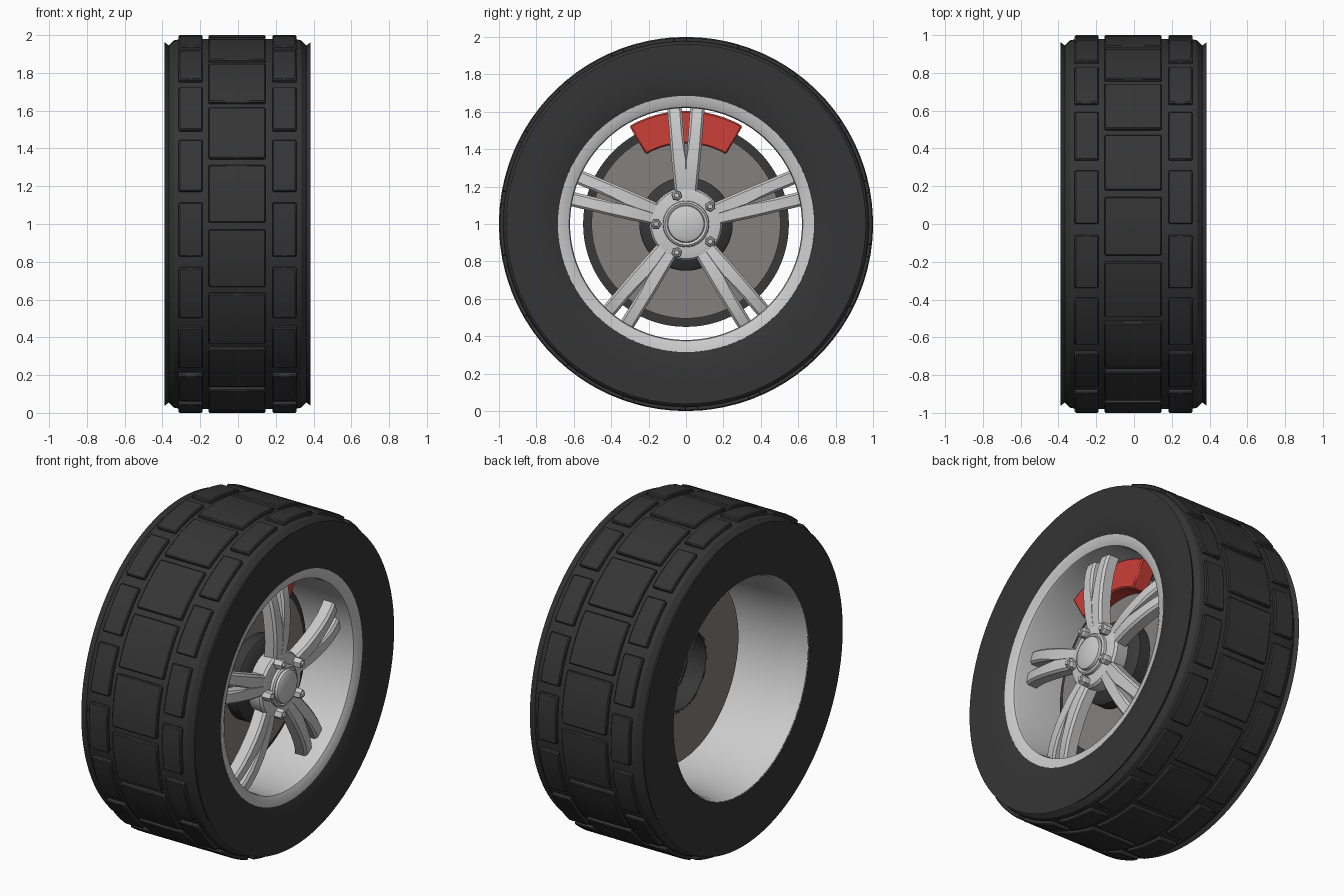
import bpy, bmesh
from math import sin, cos, radians, pi

if "Cube" in bpy.data.objects:
    bpy.data.objects.remove(bpy.data.objects["Cube"])


def material(name, rgb):
    m = bpy.data.materials.new(name)
    m.diffuse_color = (*rgb, 1)
    m.use_nodes = True
    m.node_tree.nodes["Principled BSDF"].inputs["Base Color"].default_value = m.diffuse_color
    return m


RUBBER = material("rubber", (0.035, 0.035, 0.035))
DARK = material("dark_metal", (0.04, 0.04, 0.04))
STEEL = material("disc_steel", (0.23, 0.22, 0.21))
RED = material("caliper_red", (0.6, 0.05, 0.04))


def polar(x, r, a):
    """Point at radius r and angle a around the wheel axle."""
    return (x, r * cos(a), 1 + r * sin(a))


def finish(name, bm, mat=None, bevel=0, angle=35):
    bmesh.ops.recalc_face_normals(bm, faces=bm.faces)
    me = bpy.data.meshes.new(name)
    bm.to_mesh(me)
    bm.free()
    ob = bpy.data.objects.new(name, me)
    bpy.context.collection.objects.link(ob)
    if mat:
        me.materials.append(mat)
    bpy.ops.object.select_all(action='DESELECT')
    ob.select_set(True)
    bpy.context.view_layer.objects.active = ob
    bpy.ops.object.shade_smooth_by_angle(angle=radians(angle))
    if bevel:
        b = ob.modifiers.new("bevel", 'BEVEL')
        b.width = bevel
        b.segments = 1
        b.limit_method = 'ANGLE'
        b.angle_limit = radians(40)
    return ob


def lathe(name, profile, mat=None, n=96, angle=35):
    """Revolve a closed (x, r) profile around the axle."""
    bm = bmesh.new()
    rings = [[bm.verts.new(polar(x, r, 2 * pi * i / n)) for i in range(n)]
             for x, r in profile]
    for k in range(len(rings)):
        p, q = rings[k - 1], rings[k]
        for i in range(n):
            j = (i + 1) % n
            bm.faces.new((p[i], p[j], q[j], q[i]))
    bmesh.ops.remove_doubles(bm, verts=bm.verts, dist=1e-5)
    return finish(name, bm, mat, angle=angle)


def loft(bm, sections):
    """Skin a row of equal cross-sections and cap both ends."""
    rows = [[bm.verts.new(p) for p in s] for s in sections]
    m = len(rows[0])
    for p, q in zip(rows, rows[1:]):
        for i in range(m):
            j = (i + 1) % m
            bm.faces.new((p[i], p[j], q[j], q[i]))
    bm.faces.new(rows[0])
    bm.faces.new(rows[-1])


def arc_block(bm, x0, x1, r0, r1, start, end, n):
    """Block curved around the axle, angles in degrees."""
    loft(bm, [[polar(x, r, radians(start + (end - start) * i / n))
               for x, r in ((x0, r0), (x1, r0), (x1, r1), (x0, r1))]
              for i in range(n + 1)])


# Tyre body: bead, sidewall, lip, shoulder groove and tread base
half = [(0.362, 0.685), (0.376, 0.73), (0.383, 0.80), (0.383, 0.89),
        (0.384, 0.962), (0.362, 0.945), (0.335, 0.972), (0.30, 0.98)]
back = [(-x - 0.004, r) for x, r in reversed(half)]
back[-1] = (-0.372, 0.65)
lathe("tyre", half + back + [(-0.33, 0.65), (0.33, 0.685)], RUBBER, angle=25)

# Tread blocks: wide centre row and two staggered shoulder rows
bm = bmesh.new()
for k in range(18):
    a = 20 * k
    arc_block(bm, -0.156, 0.146, 0.97, 1.0, a + 1.7, a + 19.6, 4)
    for x in (-0.314, 0.182):
        arc_block(bm, x, x + 0.127, 0.97, 1.0, a - 6.6, a + 10, 4)
finish("tread_blocks", bm, RUBBER, bevel=0.006)

# Rim: front lip and open barrel
lathe("rim", [(0.355, 0.692), (0.363, 0.685), (0.358, 0.65), (0.345, 0.625),
              (0.325, 0.62), (0.05, 0.62), (-0.2, 0.625), (-0.34, 0.638),
              (-0.375, 0.652), (-0.36, 0.66), (0.3, 0.692)])

# Five split spokes, two mirrored prongs each: (r, inner, outer, front x)
stations = [(0.12, 0, 0.055, 0.285), (0.20, 0, 0.063, 0.298),
            (0.27, 0, 0.070, 0.306), (0.34, 0.001, 0.077, 0.308),
            (0.42, 0.008, 0.084, 0.305), (0.50, 0.014, 0.090, 0.296),
            (0.57, 0.019, 0.096, 0.281), (0.625, 0.023, 0.10, 0.262)]
bm = bmesh.new()
for k in range(5):
    a = radians(90 + 72 * k)
    for side in (1, -1):
        sections = []
        for r, inn, out, x in stations:
            ch = min(0.012, inn)
            pts = [(inn, x - 0.075), (inn, x - ch), (inn + ch, x),
                   (out - 0.012, x), (out, x - 0.014), (out, x - 0.075)]
            if ch == 0:
                pts[1], pts[2] = (0, x - 0.001), (0.001, x)
            sections.append([(px, r * cos(a) - side * w * sin(a),
                              1 + r * sin(a) + side * w * cos(a))
                             for w, px in pts])
        loft(bm, sections)
finish("spokes", bm, angle=30)

# Hub plate and stepped centre cap
lathe("hub", [(0.2, 0), (0.2, 0.185), (0.28, 0.195), (0.295, 0.185),
              (0.302, 0.15), (0.302, 0)], n=64)
lathe("centre_cap", [(0.29, 0), (0.29, 0.125), (0.318, 0.122), (0.326, 0.112),
                     (0.32, 0.10), (0.335, 0.096), (0.342, 0.085), (0.342, 0)], n=48)

# Wheel nuts: hexagonal flange with a narrower tip
bm = bmesh.new()
for k in range(5):
    a = radians(36 + 72 * k)
    cy, cz = 0.16 * cos(a), 1 + 0.16 * sin(a)
    loft(bm, [[(x, cy + r * cos(i * pi / 3 + a), cz + r * sin(i * pi / 3 + a))
               for i in range(6)]
              for x, r in ((0.28, 0.03), (0.335, 0.03), (0.345, 0.024),
                           (0.346, 0.017), (0.355, 0.013))])
finish("wheel_nuts", bm, angle=20)

# Brake disc: two steel plates around a dark core, with a cupped centre
lathe("brake_disc_front", [(0.07, 0.24), (0.07, 0.505), (0.095, 0.505), (0.095, 0.24)], STEEL)
lathe("brake_disc_core", [(0.045, 0.24), (0.045, 0.55), (0.075, 0.55), (0.075, 0.24)], DARK)
lathe("brake_disc_back", [(0.03, 0.24), (0.03, 0.55), (0.046, 0.55), (0.046, 0.24)], STEEL)
lathe("brake_hub", [(0.03, 0.235), (0.03, 0.25), (0.165, 0.25), (0.175, 0.24), (0.205, 0.15),
                    (0.205, 0), (0.15, 0), (0.15, 0.235)], DARK, n=64)

# Brake caliper at the top of the disc
bm = bmesh.new()
arc_block(bm, 0.085, 0.19, 0.43, 0.605, 60, 120, 12)
finish("brake_caliper", bm, RED, bevel=0.008)
